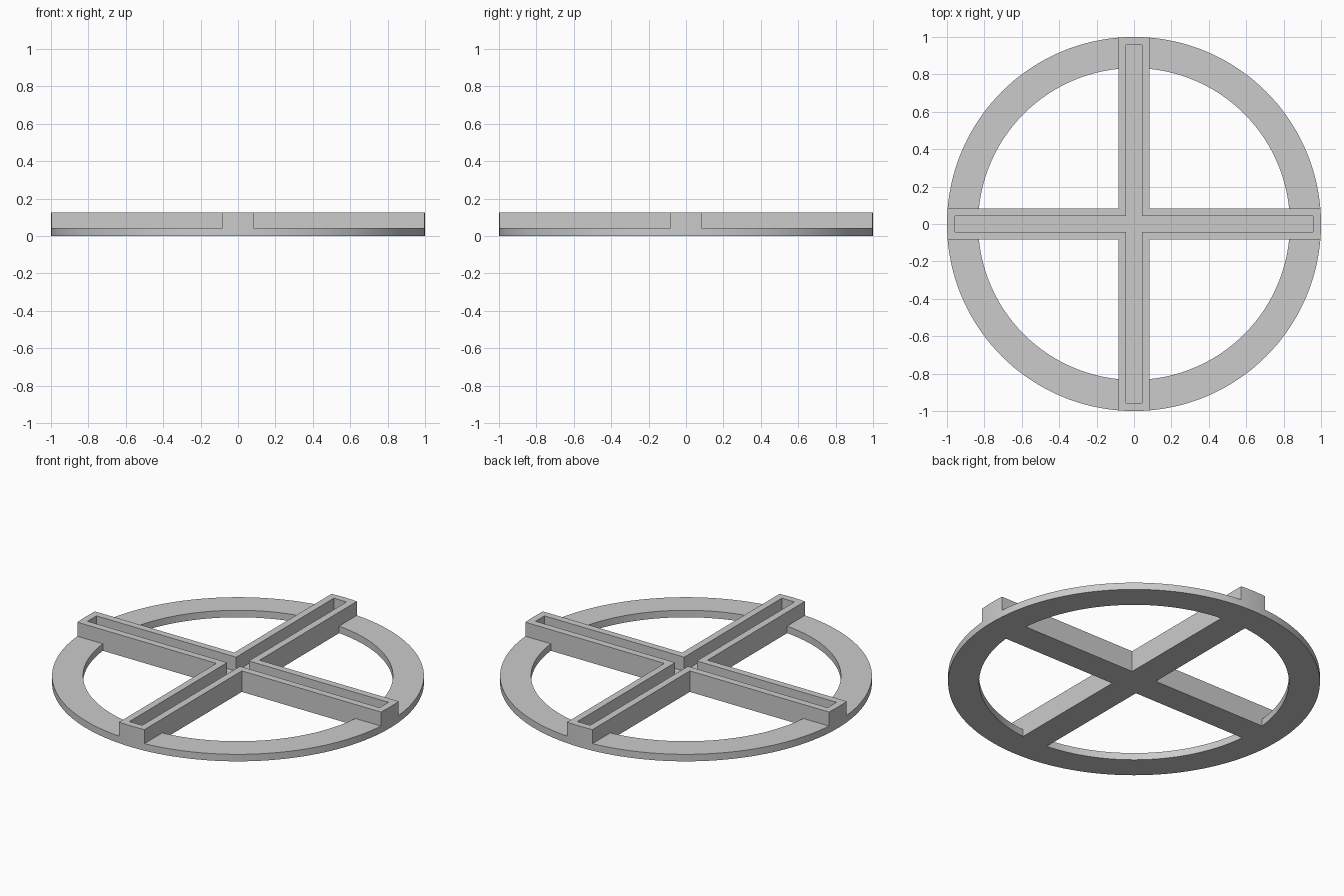
import bpy
import math

cube = bpy.data.objects.get("Cube")
if cube:
    bpy.data.objects.remove(cube, do_unlink=True)

UNIT = 1 / 24           # wall thickness, the module for every size
RADIUS = 1.0
INNER = RADIUS - 4 * UNIT
HALF_ARM = 2 * UNIT
RING_TOP = UNIT
ARM_TOP = 3 * UNIT
ABOVE = 0.4

grey = bpy.data.materials.new("light grey")
grey.use_nodes = True
colour = (0.6, 0.6, 0.6, 1)
grey.diffuse_color = colour
grey.node_tree.nodes["Principled BSDF"].inputs["Base Color"].default_value = colour


def arc(radius, start, end, steps):
    return [(radius * math.cos(start + (end - start) * i / steps),
             radius * math.sin(start + (end - start) * i / steps))
            for i in range(steps + 1)]


def quarter_turns(outline):
    """Four copies of an outline, one per quadrant."""
    copies = [outline]
    for _ in range(3):
        copies.append([(-y, x) for x, y in copies[-1]])
    return copies


def prisms(name, outlines, low, high):
    """One object made of counter-clockwise outlines extruded from low to high."""
    verts, faces = [], []
    for outline in outlines:
        n, base = len(outline), len(verts)
        verts += [(x, y, low) for x, y in outline]
        verts += [(x, y, high) for x, y in outline]
        faces.append([base + i for i in reversed(range(n))])
        faces.append([base + n + i for i in range(n)])
        for i in range(n):
            j = (i + 1) % n
            faces.append([base + i, base + j, base + n + j, base + n + i])
    mesh = bpy.data.meshes.new(name)
    mesh.from_pydata(verts, [], faces)
    mesh.materials.append(grey)
    obj = bpy.data.objects.new(name, mesh)
    bpy.context.collection.objects.link(obj)
    return obj


# Solid disc that the ring and cross are carved from
disc = arc(RADIUS, 0, 2 * math.pi, 144)[:-1]
body = prisms("ring_with_cross_channel", [disc], 0, ARM_TOP)

# Space above the ring, between the arms
corner = [(HALF_ARM, HALF_ARM), (1.2, HALF_ARM), (1.2, 1.2), (HALF_ARM, 1.2)]
corner_cutter = prisms("corner_cutter", quarter_turns(corner), RING_TOP, ABOVE)

# Four through openings inside the ring
edge = math.asin(HALF_ARM / INNER)
sector = [(HALF_ARM, HALF_ARM)] + arc(INNER, edge, math.pi / 2 - edge, 36)
opening_cutter = prisms("opening_cutter", quarter_turns(sector), -ABOVE, ABOVE)

# Cross-shaped channel along the arms
end = RADIUS - UNIT
arm_corners = [(end, -UNIT), (end, UNIT), (UNIT, UNIT)]
cross = [point for part in quarter_turns(arm_corners) for point in part]
channel_cutter = prisms("channel_cutter", [cross], UNIT, ABOVE)

# Carve, then discard the cutters
bpy.ops.object.select_all(action="DESELECT")
body.select_set(True)
bpy.context.view_layer.objects.active = body
for cutter in (corner_cutter, opening_cutter, channel_cutter):
    cutter.hide_render = True
    carve = body.modifiers.new(cutter.name, "BOOLEAN")
    carve.operation = "DIFFERENCE"
    carve.solver = "EXACT"
    carve.object = cutter
    bpy.ops.object.modifier_apply(modifier=carve.name)
    bpy.data.objects.remove(cutter, do_unlink=True)

bpy.ops.object.shade_smooth_by_angle(angle=math.radians(30))
